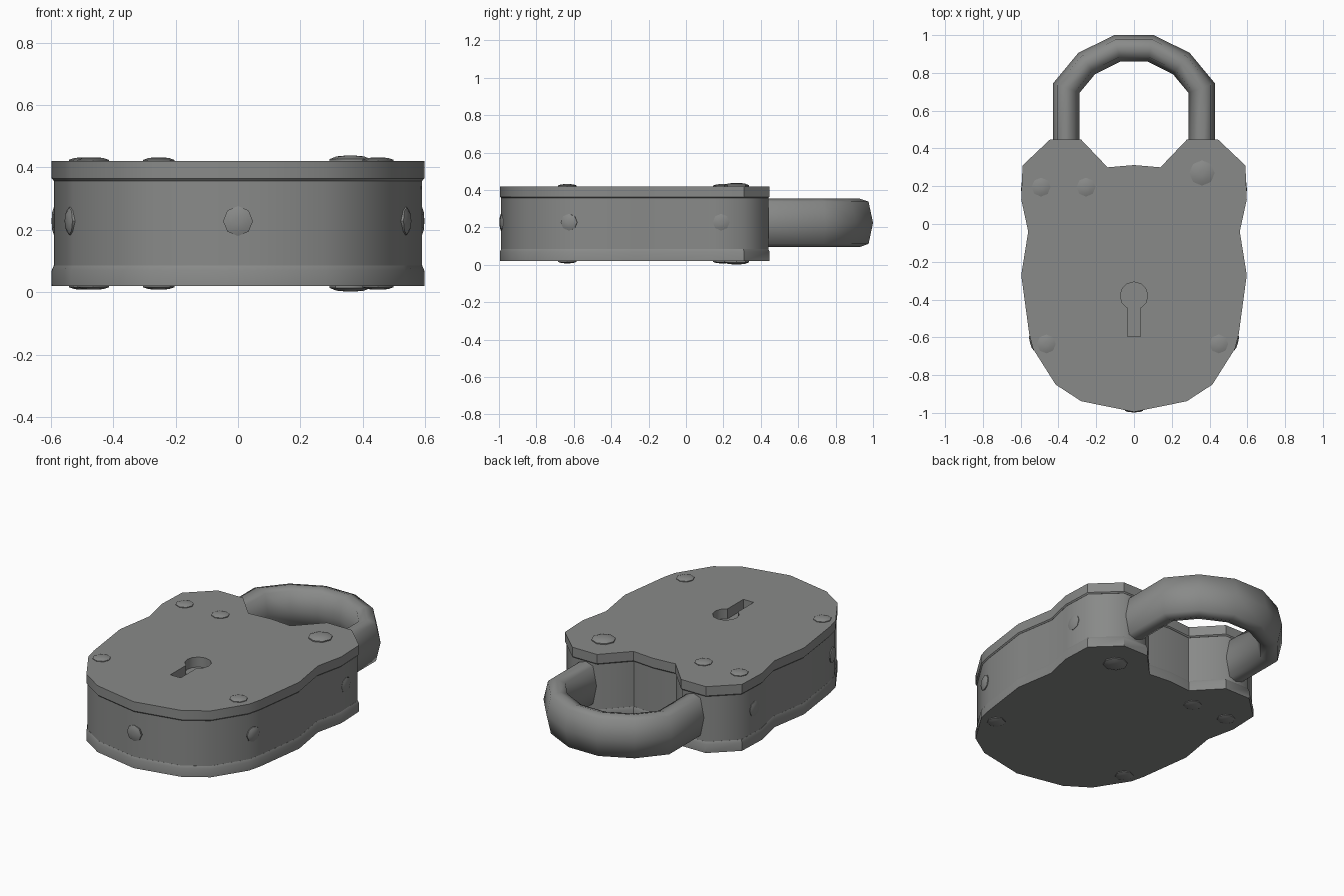
import bpy, bmesh, math
from mathutils import Vector

if "Cube" in bpy.data.objects:
    bpy.data.objects.remove(bpy.data.objects["Cube"])

MID_Z = 0.225
HALF = [(0.28, -0.938), (0.415, -0.85), (0.535, -0.66), (0.555, -0.58), (0.597, -0.27),
        (0.56, -0.04), (0.597, 0.13), (0.59, 0.31), (0.445, 0.447), (0.28, 0.447), (0.14, 0.30)]
OUTLINE = [(0, -0.995)] + HALF + [(0, 0.312)] + [(-x, y) for x, y in reversed(HALF)]

iron = bpy.data.materials.new("dark_iron")
iron.diffuse_color = (0.25, 0.255, 0.25, 1)
iron.use_nodes = True
iron.node_tree.nodes["Principled BSDF"].inputs["Base Color"].default_value = iron.diffuse_color


def smooth(ob, angle):
    bpy.ops.object.select_all(action='DESELECT')
    ob.select_set(True)
    bpy.context.view_layer.objects.active = ob
    bpy.ops.object.shade_smooth_by_angle(angle=math.radians(angle), keep_sharp_edges=False)


def inset(points, d):
    """Move a counter-clockwise outline inwards by d."""
    out = []
    for i, p in enumerate(points):
        a, p, b = Vector(points[i - 1]), Vector(p), Vector(points[(i + 1) % len(points)])
        e1, e2 = (p - a).normalized(), (b - p).normalized()
        n1, n2 = Vector((-e1.y, e1.x)), Vector((-e2.y, e2.x))
        out.append(p + (n1 + n2) * d / (1 + n1.dot(n2)))
    return out


def loft(name, rings, angle=50):
    """Capped solid through a stack of (3D point list) rings."""
    bm = bmesh.new()
    vs = [[bm.verts.new(p) for p in ring] for ring in rings]
    n = len(vs[0])
    for lo, hi in zip(vs, vs[1:]):
        for i in range(n):
            j = (i + 1) % n
            bm.faces.new((lo[i], lo[j], hi[j], hi[i]))
    bm.faces.new(vs[0][::-1])
    bm.faces.new(vs[-1])
    bmesh.ops.recalc_face_normals(bm, faces=bm.faces)
    me = bpy.data.meshes.new(name)
    bm.to_mesh(me)
    bm.free()
    me.materials.append(iron)
    ob = bpy.data.objects.new(name, me)
    bpy.context.collection.objects.link(ob)
    smooth(ob, angle)
    return ob


def layer(d, z):
    return [(p[0], p[1], z) for p in inset(OUTLINE, d)]


# Body wall and the two cover plates with chamfered lips
loft("body", [layer(0.007, 0.05), layer(0.007, 0.36)])
loft("bottom_plate", [layer(0, 0.02), layer(0, 0.07), layer(0.0065, 0.085)], 40)
top = loft("top_plate", [layer(0.0065, 0.357), layer(0, 0.364), layer(0, 0.42)])

# Keyhole cut through the top plate
key = [(0.073 * math.cos(a), -0.38 + 0.073 * math.sin(a))
       for a in (math.radians(-62 + 304 * i / 10) for i in range(11))]
key += [(-0.034, -0.595), (0.034, -0.595)]
cutter = loft("keyhole_cutter", [[(x, y, z) for x, y in key] for z in (0.3, 0.5)])
cutter.hide_render = True
mod = top.modifiers.new("keyhole", 'BOOLEAN')
mod.operation, mod.object, mod.solver = 'DIFFERENCE', cutter, 'EXACT'
bpy.context.view_layer.objects.active = top
bpy.ops.object.modifier_apply(modifier=mod.name)
bpy.data.objects.remove(cutter, do_unlink=True)
smooth(top, 40)

# Shackle: tall oval section swept along a faceted arch
half = [(-0.358, 0.36), (-0.358, 0.72), (-0.25, 0.85), (-0.088, 0.93)]
path = [Vector(p) for p in half + [(-x, y) for x, y in reversed(half)]]
section = [(0.07, 0), (0.046, 0.113), (0, 0.129), (-0.046, 0.113),
           (-0.07, 0), (-0.046, -0.113), (0, -0.129), (0.046, -0.113)]
rings = []
for i, p in enumerate(path):
    e1 = (p - path[i - 1]).normalized() if i else (path[1] - p).normalized()
    e2 = (path[i + 1] - p).normalized() if i + 1 < len(path) else e1
    n = Vector((-e1.y - e2.y, e1.x + e2.x)) / (1 + e1.dot(e2))
    rings.append([(p.x + n.x * u, p.y + n.y * u, MID_Z + v) for u, v in section])
loft("shackle", rings, 75)


def rivet(name, pos, normal, r, h):
    """Eight-sided domed rivet head, its skirt sunk into the surface."""
    rot = Vector(normal).to_track_quat('Z', 'Y')

    def ring(s, z):
        return [Vector(pos) + rot @ Vector((r * s * math.cos(k * math.pi / 4),
                                            r * s * math.sin(k * math.pi / 4), z)) for k in range(8)]
    loft(name, [ring(1, -0.02), ring(1, h * 0.35), ring(0.65, h * 0.85), ring(0.2, h)], 45)


# Rivets on both covers
for x, y, r, h in [(-0.492, 0.195, 0.05, 0.012), (-0.254, 0.195, 0.05, 0.012),
                   (0.36, 0.27, 0.067, 0.018),
                   (-0.464, -0.635, 0.05, 0.012), (0.449, -0.635, 0.05, 0.012)]:
    rivet("top_rivet", (x, y, 0.42), (0, 0, 1), r, h)
    rivet("bottom_rivet", (x, y, 0.02), (0, 0, -1), r, h)

# Rivets around the wall
rivet("front_rivet", (0, -0.985, 0.228), (0, -1, 0), 0.048, 0.012)
for s in (-1, 1):
    rivet("side_rivet_low", (s * 0.537, -0.625, 0.228), (s, -0.26, 0), 0.045, 0.014)
    rivet("side_rivet_high", (s * 0.586, 0.188, 0.228), (s, 0.02, 0), 0.045, 0.011)
